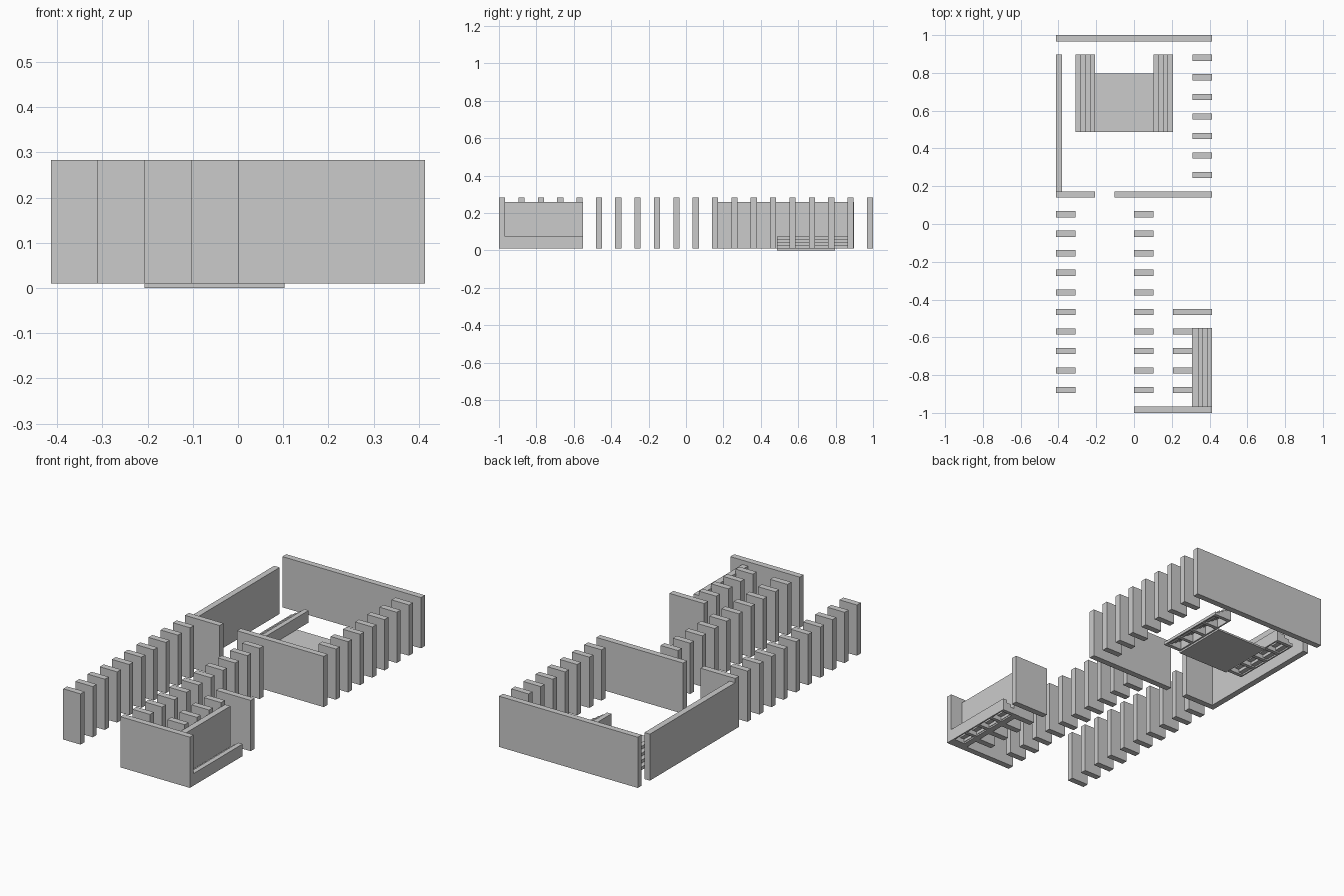
import bpy, bmesh

if "Cube" in bpy.data.objects:
    bpy.data.objects.remove(bpy.data.objects["Cube"])

M = 0.1035          # plan module
T = 0.033           # wall thickness
Z0, ZT, ZS = 0.01, 0.283, 0.26   # base, tall top, side wall top


def row(k):
    """Centre line of grid row k, counted from the back."""
    return 0.9835 - M * k


def box(name, x0, x1, y0, y1, z0, z1):
    bm = bmesh.new()
    bmesh.ops.create_cube(bm, size=1)
    for v in bm.verts:
        v.co.x = x0 if v.co.x < 0 else x1
        v.co.y = y0 if v.co.y < 0 else y1
        v.co.z = z0 if v.co.z < 0 else z1
    me = bpy.data.meshes.new(name)
    bm.to_mesh(me)
    bm.free()
    ob = bpy.data.objects.new(name, me)
    bpy.context.collection.objects.link(ob)
    return ob


def prism(name, profile, y0, y1):
    """Extrude an xz profile along y."""
    bm = bmesh.new()
    f = bm.faces.new([bm.verts.new((x, y0, z)) for x, z in profile])
    ext = bmesh.ops.extrude_face_region(bm, geom=[f])["geom"]
    for v in ext:
        if isinstance(v, bmesh.types.BMVert):
            v.co.y = y1
    bmesh.ops.recalc_face_normals(bm, faces=bm.faces)
    me = bpy.data.meshes.new(name)
    bm.to_mesh(me)
    bm.free()
    ob = bpy.data.objects.new(name, me)
    bpy.context.collection.objects.link(ob)


def cross_wall(name, c0, c1, k):
    """Full-height wall across x, between grid columns c0 and c1."""
    box(name, c0 * M * 0.998, c1 * M * 0.998, row(k) - T / 2, row(k) + T / 2, Z0, ZT)


def steps(name, low_x, high_x, y0, y1, n=4):
    """Hollow flight rising from low_x to high_x, on thin ribs."""
    d, h, t = (high_x - low_x) / n, (0.075 - Z0) / n, 0.008
    s = t if d > 0 else -t
    outer, inner = [(low_x, Z0)], []
    for i in range(n):
        outer += [(low_x + i * d, Z0 + (i + 1) * h), (low_x + (i + 1) * d, Z0 + (i + 1) * h)]
        inner += [(low_x + i * d + s, Z0 + (i + 1) * h - t),
                  (low_x + (i + 1) * d + (s if i < n - 1 else -s), Z0 + (i + 1) * h - t)]
    outer.append((high_x, Z0))
    shell = outer + [(high_x - s, Z0)] + inner[::-1] + [(low_x + s, Z0)]
    clean = [p for i, p in enumerate(shell) if p != shell[i - 1]]
    prism(name + "_treads", clean, y0, y1)
    rib = 0.02
    for i in range(5):
        y = y0 + (y1 - y0 - rib) * i / 4
        prism(f"{name}_rib_{i}", outer, y, y + rib)


# Cross walls
cross_wall("back_wall", -4, 4, 0)
cross_wall("middle_wall_left", -4, -2, 8)
cross_wall("middle_wall_right", -1, 4, 8)
cross_wall("alcove_wall", 2, 4, 14)
cross_wall("front_wall", 0, 4, 19)

# Rows of fins
for k in range(1, 8):
    cross_wall("court_fin", 3, 4, k)
for k in range(9, 19):
    cross_wall("left_fin", -4, -3, k)
    cross_wall("centre_fin", 0, 1, k)
for k in range(15, 19):
    cross_wall("alcove_fin", 2, 3, k)

# Lower side walls
box("left_wall", -0.413, -0.38, 0.172, 0.897, Z0, ZS)
box("alcove_side_wall", 0.308, 0.341, -0.967, -0.551, Z0, ZS)

# Sunken platform with a flight of steps on each side
box("platform", -0.207, 0.103, 0.487, 0.797, 0, Z0)
steps("left_steps", -0.31, -0.207, 0.487, 0.897)
steps("right_steps", 0.207, 0.103, 0.487, 0.897)

# Steps along the alcove's outer side
steps("alcove_steps", 0.31, 0.413, -0.967, -0.551)
